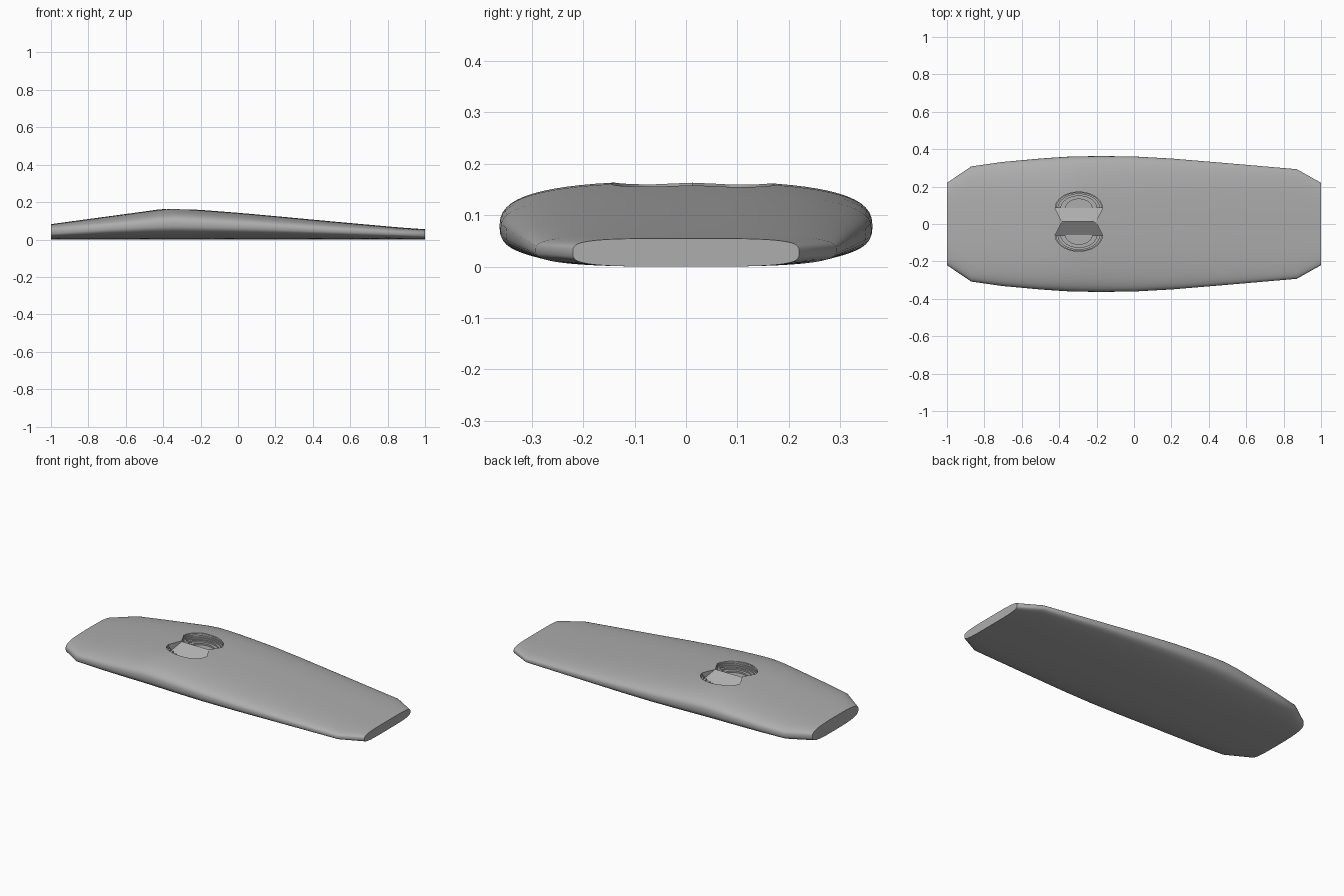
import bpy, bmesh, math

cube = bpy.data.objects.get("Cube")
if cube:
    bpy.data.objects.remove(cube)

grey = bpy.data.materials.new("matte_grey")
grey.use_nodes = True
colour = (0.42, 0.42, 0.42, 1)
grey.diffuse_color = colour
grey.node_tree.nodes["Principled BSDF"].inputs["Base Color"].default_value = colour


def loft(name, rings):
    """Skin closed rings of equal length and cap both ends."""
    bm = bmesh.new()
    loops = [[bm.verts.new(p) for p in ring] for ring in rings]
    n = len(loops[0])
    for a, b in zip(loops, loops[1:]):
        for i in range(n):
            j = (i + 1) % n
            bm.faces.new((a[i], a[j], b[j], b[i]))
    bm.faces.new(loops[0])
    bm.faces.new(loops[-1])
    bmesh.ops.recalc_face_normals(bm, faces=bm.faces)
    mesh = bpy.data.meshes.new(name)
    bm.to_mesh(mesh)
    bm.free()
    obj = bpy.data.objects.new(name, mesh)
    bpy.context.collection.objects.link(obj)
    return obj


def signed_power(v, e):
    return math.copysign(abs(v) ** e, v)


def section(x, half_width, height, n, steps=64):
    """Rounded cross-section resting on the ground."""
    ring = []
    for i in range(steps):
        a = math.tau * i / steps
        ring.append((x, half_width * signed_power(math.cos(a), 2 / n),
                     height / 2 * (1 + signed_power(math.sin(a), 2 / n))))
    return ring


# Body stations: x, half width, height, squareness
stations = [
    (-1, .22, .082, 3.2), (-.87, .308, .1, 2.9), (-.7, .332, .123, 2.7),
    (-.5, .35, .15, 2.7), (-.43, .355, .16, 2.7), (-.35, .36, .166, 2.7),
    (-.27, .362, .163, 2.7), (-.17, .363, .156, 2.7), (0, .361, .143, 2.7),
    (.2, .35, .125, 2.7), (.5, .325, .097, 2.8), (.87, .293, .064, 3),
    (1, .22, .055, 3.8)]
body = loft("body", [section(*s) for s in stations])
body.data.materials.append(grey)

# Paired grip recess: a sloping floor and a terraced bowl on each side
GX, GY, VALLEY, REACH, SURFACE, DEPTH = -.295, .0125, .0725, .087, .165, .055
TOP = .25
cutters = []
for side in (1, -1):
    rings = []
    for y, half, floor in ((-.004, .088, SURFACE - .003),
                           (VALLEY + .001, .128, SURFACE - DEPTH)):
        yy = GY + side * y
        rings.append([(GX - half, yy, floor), (GX + half, yy, floor),
                      (GX + half, yy, TOP), (GX - half, yy, TOP)])
    cutters.append(loft("slope_cutter", rings))
    layers = 6
    for k in range(layers):
        t = k / layers
        scale = math.sqrt(1 - t * t)
        floor = SURFACE - DEPTH * (k + 1) / layers
        arc = [(GX + .128 * scale * math.cos(math.pi * i / 20),
                GY + side * (VALLEY + REACH * scale * math.sin(math.pi * i / 20)))
               for i in range(21)]
        cutters.append(loft("terrace_cutter",
                            [[(x, y, z) for x, y in arc] for z in (floor, TOP + k * .01)]))

for cutter in cutters:
    cutter.hide_render = True
    mod = body.modifiers.new("recess", "BOOLEAN")
    mod.operation = "DIFFERENCE"
    mod.solver = "EXACT"
    mod.object = cutter

# Bake the recess and drop the cutters
bpy.context.view_layer.update()
carved = bpy.data.meshes.new_from_object(
    body.evaluated_get(bpy.context.evaluated_depsgraph_get()))
body.modifiers.clear()
body.data = carved
for cutter in cutters:
    bpy.data.objects.remove(cutter)

bpy.ops.object.select_all(action="DESELECT")
body.select_set(True)
bpy.context.view_layer.objects.active = body
bpy.ops.object.shade_smooth_by_angle(angle=math.radians(30))
